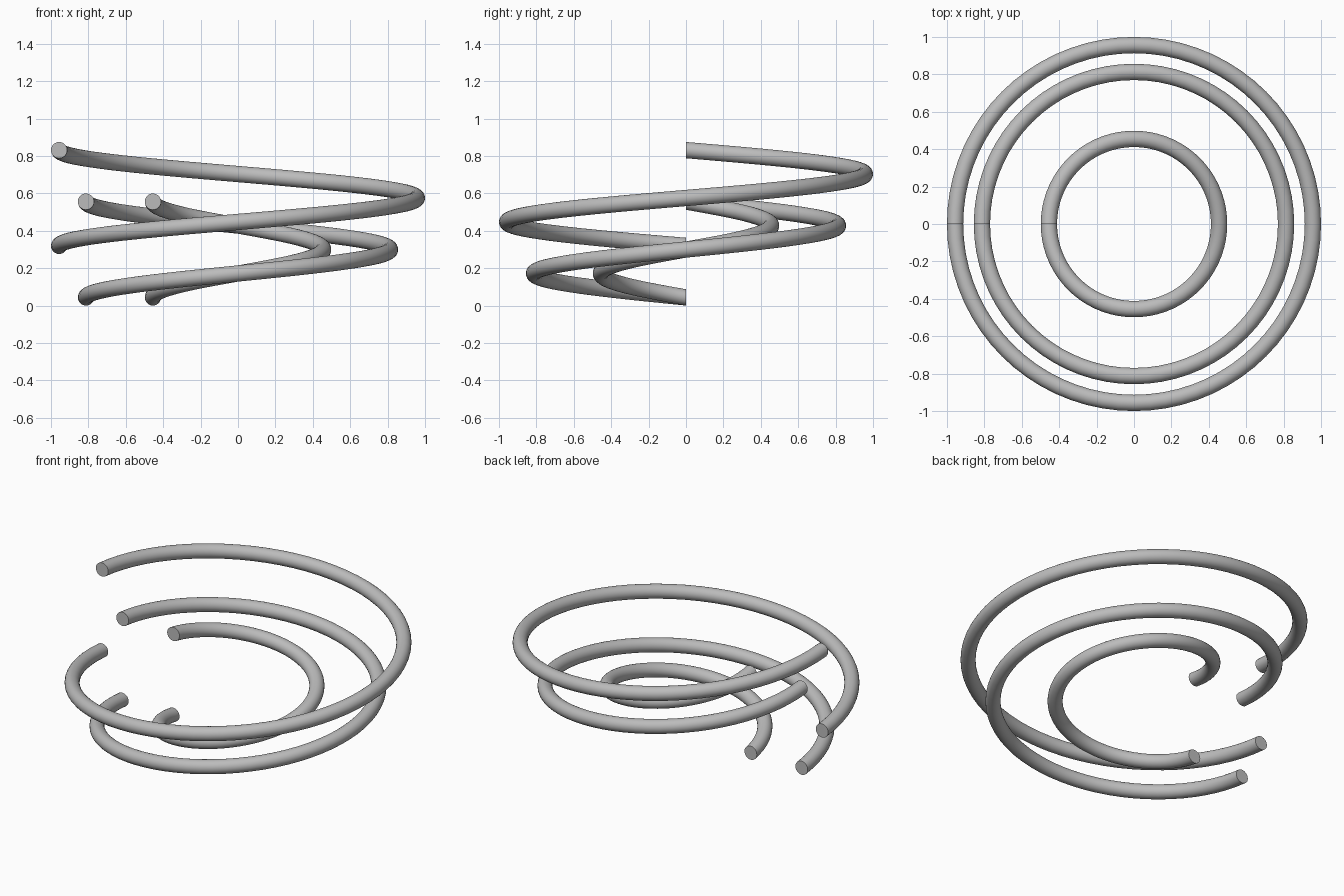
import bpy, bmesh, math

if "Cube" in bpy.data.objects:
    bpy.data.objects.remove(bpy.data.objects["Cube"])

TUBE = 0.0435    # tube radius
RISE = 0.512     # climb over one full turn
STEPS = 72       # segments along the turn
SIDES = 24       # sides of the tube

grey = bpy.data.materials.new("plain grey")
grey.diffuse_color = (0.5, 0.5, 0.5, 1)
grey.use_nodes = True
grey.node_tree.nodes["Principled BSDF"].inputs["Base Color"].default_value = grey.diffuse_color


def coil(name, radius, z0):
    """One full turn of round tube, climbing from the left side round the front."""
    bm = bmesh.new()
    rings = []
    for i in range(STEPS + 1):
        t = i / STEPS
        a = math.pi + 2 * math.pi * t
        ring = []
        for j in range(SIDES):
            b = 2 * math.pi * j / SIDES
            r = radius + TUBE * math.cos(b)
            z = z0 + RISE * t + TUBE * math.sin(b)
            ring.append(bm.verts.new((r * math.cos(a), r * math.sin(a), z)))
        rings.append(ring)
    # tube wall
    for lo, hi in zip(rings, rings[1:]):
        for j in range(SIDES):
            k = (j + 1) % SIDES
            bm.faces.new((lo[j], lo[k], hi[k], hi[j]))
    # flat end caps
    bm.faces.new(rings[0])
    bm.faces.new(rings[-1])
    bmesh.ops.recalc_face_normals(bm, faces=bm.faces)

    mesh = bpy.data.meshes.new(name)
    bm.to_mesh(mesh)
    bm.free()
    mesh.materials.append(grey)
    ob = bpy.data.objects.new(name, mesh)
    bpy.context.collection.objects.link(ob)
    bpy.ops.object.select_all(action='DESELECT')
    ob.select_set(True)
    bpy.context.view_layer.objects.active = ob
    bpy.ops.object.shade_smooth_by_angle(angle=math.radians(40))


# three nested coils, the widest one raised
coil("inner_coil", 0.455, TUBE)
coil("middle_coil", 0.813, TUBE)
coil("outer_coil", 0.9565, 0.319)
